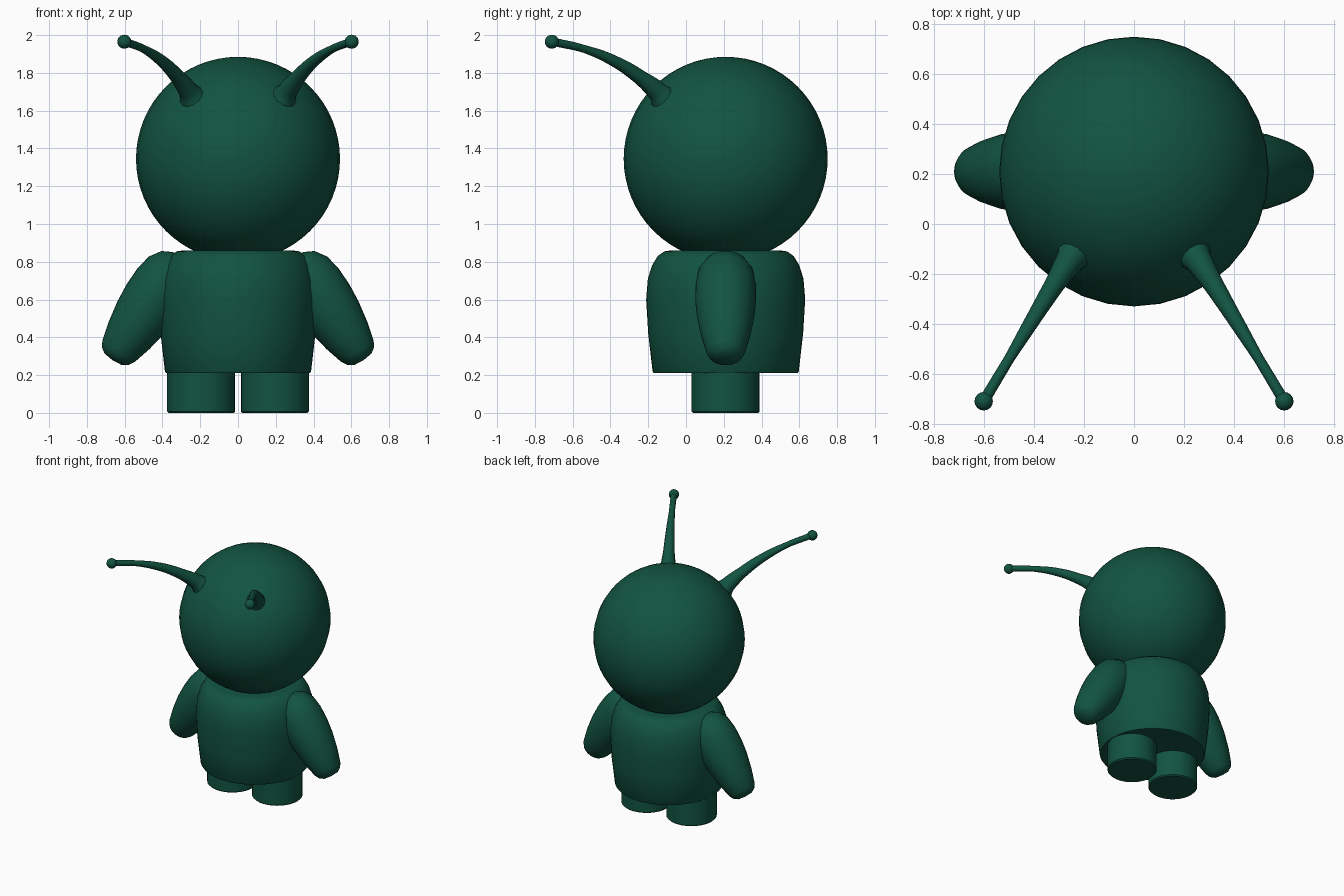
import bpy
import bmesh
import math
from mathutils import Vector

cube = bpy.data.objects.get("Cube")
if cube:
    bpy.data.objects.remove(cube, do_unlink=True)

CENTRE_Y = 0.21

green = bpy.data.materials.new("deep green")
green.use_nodes = True
colour = (0.006, 0.088, 0.053, 1)
green.diffuse_color = colour
green.node_tree.nodes["Principled BSDF"].inputs["Base Color"].default_value = colour


def finish(obj, angle=40):
    """Apply the colour and smooth shading with sharp corners."""
    obj.data.materials.clear()
    obj.data.materials.append(green)
    bpy.ops.object.select_all(action="DESELECT")
    obj.select_set(True)
    bpy.context.view_layer.objects.active = obj
    bpy.ops.object.shade_smooth_by_angle(angle=math.radians(angle))
    return obj


def lathe(name, profile, origin, axis=(0, 0, 1), segments=32):
    """Revolve (radius, distance) pairs around an axis through origin."""
    bm = bmesh.new()
    verts = [bm.verts.new((r, 0, h)) for r, h in profile]
    edges = [bm.edges.new(pair) for pair in zip(verts, verts[1:])]
    bmesh.ops.spin(bm, geom=verts + edges, cent=(0, 0, 0), axis=(0, 0, 1),
                   angle=math.tau, steps=segments, use_merge=False)
    bmesh.ops.remove_doubles(bm, verts=bm.verts, dist=0.0005)
    bmesh.ops.recalc_face_normals(bm, faces=bm.faces)
    turn = Vector((0, 0, 1)).rotation_difference(Vector(axis))
    bmesh.ops.transform(bm, matrix=turn.to_matrix().to_4x4(), verts=bm.verts)
    bmesh.ops.translate(bm, vec=origin, verts=bm.verts)
    mesh = bpy.data.meshes.new(name)
    bm.to_mesh(mesh)
    bm.free()
    obj = bpy.data.objects.new(name, mesh)
    bpy.context.collection.objects.link(obj)
    return finish(obj)


def ball(name, centre, radius, segments, rings):
    bpy.ops.mesh.primitive_uv_sphere_add(segments=segments, ring_count=rings,
                                         radius=radius, location=centre)
    obj = bpy.context.object
    obj.name = name
    return finish(obj)


def tapered_tube(name, path):
    """Smooth tube through (x, y, z, radius) points, turned into a mesh."""
    curve = bpy.data.curves.new(name + "_path", "CURVE")
    curve.dimensions = "3D"
    curve.bevel_depth = 1
    curve.bevel_resolution = 4
    curve.resolution_u = 6
    curve.use_fill_caps = True
    spline = curve.splines.new("BEZIER")
    spline.bezier_points.add(len(path) - 1)
    for point, (x, y, z, radius) in zip(spline.bezier_points, path):
        point.co = (x, y, z)
        point.radius = radius
        point.handle_left_type = point.handle_right_type = "AUTO"
    helper = bpy.data.objects.new(name + "_path", curve)
    bpy.context.collection.objects.link(helper)
    graph = bpy.context.evaluated_depsgraph_get()
    mesh = bpy.data.meshes.new_from_object(helper.evaluated_get(graph))
    bpy.data.objects.remove(helper, do_unlink=True)
    obj = bpy.data.objects.new(name, mesh)
    bpy.context.collection.objects.link(obj)
    return finish(obj, 60)


# Head and barrel-shaped body
ball("head", (0, CENTRE_Y, 1.345), 0.54, 32, 32)
lathe("body", [(0, 0.21), (0.38, 0.21), (0.387, 0.22), (0.41, 0.42), (0.421, 0.6),
               (0.412, 0.71), (0.39, 0.78), (0.36, 0.83), (0.325, 0.855),
               (0.29, 0.86), (0, 0.86)], (0, CENTRE_Y, 0), segments=48)

arm_profile = [(0, -0.385), (0.055, -0.374), (0.105, -0.347), (0.145, -0.285),
               (0.16, -0.2), (0.161, -0.1), (0.152, 0), (0.13, 0.12), (0.103, 0.22),
               (0.085, 0.252), (0.055, 0.272), (0, 0.278)]
leg_profile = [(0, 0), (0.172, 0), (0.18, 0.008), (0.18, 0.23), (0, 0.23)]
antenna_path = [(0.225, -0.1, 1.64, 0.085), (0.26, -0.15, 1.7, 0.055),
                (0.32, -0.245, 1.778, 0.04), (0.4, -0.375, 1.86, 0.031),
                (0.5, -0.54, 1.927, 0.021), (0.59, -0.69, 1.962, 0.022)]

# Paired limbs and antennae
for side, s in (("left", 1), ("right", -1)):
    lathe(side + "_arm", arm_profile, (s * 0.51, CENTRE_Y, 0.51), (s * 0.555, 0, -0.832))
    lathe(side + "_leg", leg_profile, (s * 0.195, CENTRE_Y, 0))
    tapered_tube(side + "_antenna", [(s * x, y, z, r) for x, y, z, r in antenna_path])
    ball(side + "_antenna_tip", (s * 0.602, -0.71, 1.965), 0.037, 16, 12)
